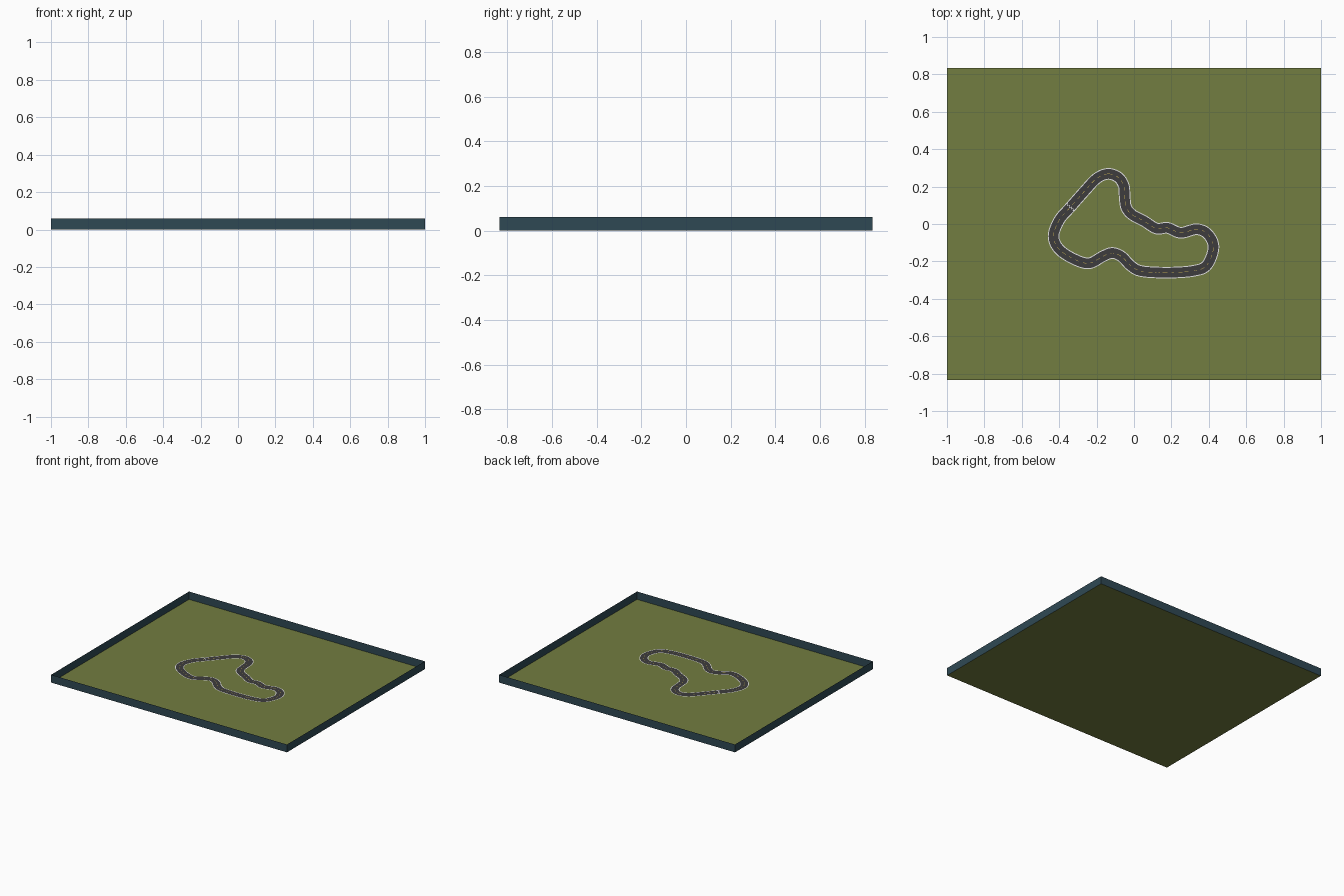
import bpy, math
from mathutils import Vector

if "Cube" in bpy.data.objects:
    bpy.data.objects.remove(bpy.data.objects["Cube"])

HX, HY, WALL_H = 1.0, 0.835, 0.06


def material(name, rgb):
    m = bpy.data.materials.new(name)
    m.diffuse_color = (*rgb, 1)
    m.use_nodes = True
    m.node_tree.nodes["Principled BSDF"].inputs["Base Color"].default_value = m.diffuse_color
    return m


GRASS = material("olive grass", (0.168, 0.205, 0.052))
WALL = material("dark teal wall", (0.028, 0.066, 0.088))
ASPHALT = material("dark asphalt", (0.048, 0.046, 0.048))
WHITE = material("white paint", (0.75, 0.75, 0.75))
YELLOW = material("yellow paint", (0.55, 0.42, 0.08))


def mesh_object(name, verts, faces, mat):
    me = bpy.data.meshes.new(name)
    me.from_pydata(verts, [], faces)
    me.materials.append(mat)
    ob = bpy.data.objects.new(name, me)
    bpy.context.collection.objects.link(ob)
    return ob


# Field and thin surrounding walls
corners = [(-HX, -HY), (HX, -HY), (HX, HY), (-HX, HY)]
mesh_object("field", [(x, y, 0) for x, y in corners], [(0, 1, 2, 3)], GRASS)
for i, name in enumerate(("front_wall", "right_wall", "back_wall", "left_wall")):
    a, b = corners[i], corners[(i + 1) % 4]
    mesh_object(name, [(*a, 0), (*b, 0), (*b, WALL_H), (*a, WALL_H)], [(0, 1, 2, 3)], WALL)

# Circuit centre line, clockwise from the top bend
PATH = [Vector(p) for p in [
    (-0.14, 0.268), (-0.085, 0.25), (-0.055, 0.205), (-0.05, 0.15), (-0.042, 0.09),
    (-0.01, 0.05), (0.055, 0.015), (0.12, -0.024), (0.18, -0.021), (0.25, -0.047),
    (0.335, -0.028), (0.395, -0.055), (0.425, -0.125), (0.39, -0.22), (0.32, -0.25),
    (0.19, -0.26), (0.045, -0.253), (-0.015, -0.225), (-0.065, -0.175), (-0.115, -0.155),
    (-0.165, -0.172), (-0.24, -0.21), (-0.32, -0.188), (-0.40, -0.135), (-0.43, -0.065),
    (-0.40, 0.02), (-0.34, 0.09), (-0.265, 0.175), (-0.2, 0.243)]]
STEPS = 12


def smooth_loop(pts):
    n, out = len(pts), []
    for i in range(n):
        p0, p1, p2, p3 = (pts[(i + k) % n] for k in (-1, 0, 1, 2))
        for s in range(STEPS):
            t = s / STEPS
            out.append(0.5 * (2 * p1 + (p2 - p0) * t + (2 * p0 - 5 * p1 + 4 * p2 - p3) * t * t
                              + (3 * p1 - p0 - 3 * p2 + p3) * t ** 3))
    return out


loop = smooth_loop(PATH)
N = len(loop)
normals = []
for i in range(N):
    d = (loop[(i + 1) % N] - loop[i - 1]).normalized()
    normals.append(Vector((-d.y, d.x)))

# Running distance, used to space the dashes
dist = [0]
for i in range(1, N):
    dist.append(dist[-1] + (loop[i] - loop[i - 1]).length)


def ribbon(name, lo, hi, z, mat, keep=lambda i: True):
    verts = []
    for p, n in zip(loop, normals):
        a, b = p + n * lo, p + n * hi
        verts += [(a.x, a.y, z), (b.x, b.y, z)]
    faces = []
    for i in range(N):
        j = (i + 1) % N
        if keep(i):
            faces.append((2 * i, 2 * j, 2 * j + 1, 2 * i + 1))
    return mesh_object(name, verts, faces, mat)


# Road surface, white edge lines and dashed centre line
ribbon("road", -0.026, 0.026, 0.002, ASPHALT)
ribbon("left_edge_line", 0.026, 0.031, 0.002, WHITE)
ribbon("right_edge_line", -0.031, -0.026, 0.002, WHITE)
ribbon("centre_dashes", -0.0012, 0.0012, 0.003, YELLOW,
       lambda i: dist[i] % 0.04 < 0.02)

# Start line: two staggered rows of checks across the road
k = 26 * STEPS
p, n = loop[k], normals[k]
d = Vector((n.y, -n.x))
verts, faces = [], []
for row in range(2):
    for col in range(row, 8, 2):
        base = len(verts)
        for u, v in ((0, 0), (1, 0), (1, 1), (0, 1)):
            q = p + d * (row + u - 1) * 0.005 + n * ((col + v) / 8 - 0.5) * 0.052
            verts.append((q.x, q.y, 0.0035))
        faces.append(tuple(range(base, base + 4)))
mesh_object("start_line", verts, faces, WHITE)
